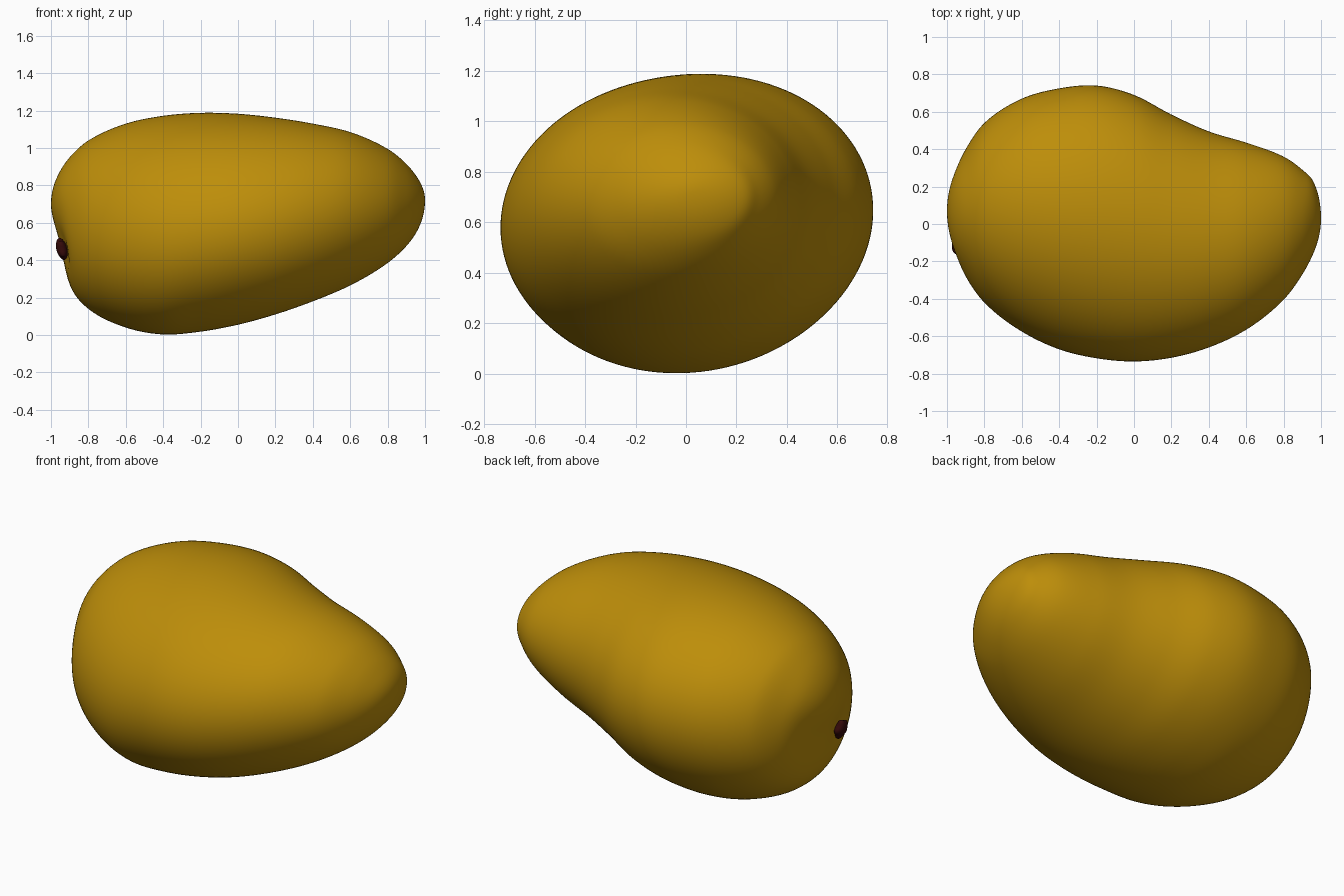
import bpy, bmesh, math
from mathutils import Vector

if "Cube" in bpy.data.objects:
    bpy.data.objects.remove(bpy.data.objects["Cube"])


def material(name, color):
    m = bpy.data.materials.new(name)
    m.diffuse_color = (*color, 1)
    m.use_nodes = True
    m.node_tree.nodes["Principled BSDF"].inputs["Base Color"].default_value = m.diffuse_color
    return m


skin = material("golden skin", (0.51, 0.27, 0.003))
bark = material("dark stem brown", (0.035, 0.003, 0.003))

# Outline stations along the fruit: x, top z, bottom z, back y, front y, tilt
STATIONS = [
    (-1.00, 0.70, 0.70, 0.07, 0.07, 0.05),
    (-0.96, 0.86, 0.52, 0.27, -0.14, 0.05),
    (-0.90, 0.95, 0.27, 0.40, -0.28, 0.06),
    (-0.80, 1.04, 0.14, 0.54, -0.42, 0.08),
    (-0.60, 1.13, 0.04, 0.67, -0.575, 0.09),
    (-0.40, 1.172, 0.003, 0.725, -0.67, 0.09),
    (-0.20, 1.188, 0.018, 0.74, -0.718, 0.08),
    (0.00, 1.183, 0.055, 0.69, -0.735, 0.07),
    (0.20, 1.162, 0.11, 0.585, -0.715, 0.06),
    (0.40, 1.13, 0.18, 0.495, -0.66, 0.04),
    (0.60, 1.085, 0.265, 0.435, -0.565, 0.02),
    (0.80, 0.995, 0.385, 0.36, -0.405, 0.02),
    (0.90, 0.915, 0.475, 0.29, -0.27, 0.02),
    (0.96, 0.84, 0.56, 0.225, -0.155, 0.02),
    (1.00, 0.72, 0.72, 0.03, 0.03, 0.02),
]
KNOTS = [math.acos(-s[0]) for s in STATIONS]
LAST = len(KNOTS) - 1


def chord(a, b, k):
    return (STATIONS[b][k] - STATIONS[a][k]) / (KNOTS[b] - KNOTS[a])


def slope(i, k):
    if i == 0:
        return 1.5 * chord(0, 1, k) - 0.5 * chord(0, 2, k)
    if i == LAST:
        return 1.5 * chord(LAST - 1, LAST, k) - 0.5 * chord(LAST - 2, LAST, k)
    return chord(i - 1, i + 1, k)


def sample(t, k):
    """Smooth cubic interpolation of column k at angle t."""
    i = 0
    while i < LAST - 1 and t > KNOTS[i + 1]:
        i += 1
    h = KNOTS[i + 1] - KNOTS[i]
    u = (t - KNOTS[i]) / h
    return ((2*u**3 - 3*u*u + 1) * STATIONS[i][k] + (u**3 - 2*u*u + u) * h * slope(i, k)
            + (3*u*u - 2*u**3) * STATIONS[i + 1][k] + (u**3 - u*u) * h * slope(i + 1, k))


def finish(bm, name, mat):
    bmesh.ops.recalc_face_normals(bm, faces=bm.faces)
    for f in bm.faces:
        f.smooth = True
    me = bpy.data.meshes.new(name)
    bm.to_mesh(me)
    bm.free()
    me.materials.append(mat)
    ob = bpy.data.objects.new(name, me)
    bpy.context.collection.objects.link(ob)
    return ob


# Fruit body: slightly tilted elliptical rings lofted from end to end
RINGS, SIDES = 110, 128
STEM = Vector((-0.94, -0.12, 0.46))
bm = bmesh.new()
rings = []
for r in range(1, RINGS):
    t = math.pi * r / RINGS
    top, bot, back, front, tilt = (sample(t, k) for k in range(1, 6))
    phi = math.asin(tilt)
    ring = []
    for s in range(SIDES):
        a = 2 * math.pi * s / SIDES
        p = Vector((-math.cos(t),
                    (back + front) / 2 + (back - front) / 2 * math.cos(a),
                    (top + bot) / 2 + (top - bot) / 2 * math.sin(a + phi)))
        # shallow dimple around the stem
        p.x += 0.02 * math.exp(-((p - STEM).length / 0.09) ** 2)
        ring.append(bm.verts.new(p))
    rings.append(ring)
for a, b in zip(rings, rings[1:]):
    for s in range(SIDES):
        n = (s + 1) % SIDES
        bm.faces.new((a[s], a[n], b[n], b[s]))
for ring, st in ((rings[0], STATIONS[0]), (rings[-1], STATIONS[-1])):
    tip = bm.verts.new((st[0], st[3], st[1]))
    for s in range(SIDES):
        bm.faces.new((tip, ring[s], ring[(s + 1) % SIDES]))
finish(bm, "fruit_body", skin)

# Stem stub: small lumpy nub in the dimple
bm = bmesh.new()
bmesh.ops.create_uvsphere(bm, u_segments=20, v_segments=12, radius=1)
for v in bm.verts:
    a = math.atan2(v.co.y, v.co.z)
    lump = 1 + 0.12 * math.sin(5 * a) * (1 - v.co.x ** 2)
    v.co = Vector((v.co.x * 0.03, v.co.y * 0.045 * lump, v.co.z * 0.055 * lump))
    v.co += STEM + Vector((-0.002 - 0.2 * v.co.z, 0, 0))
finish(bm, "stem_stub", bark)
